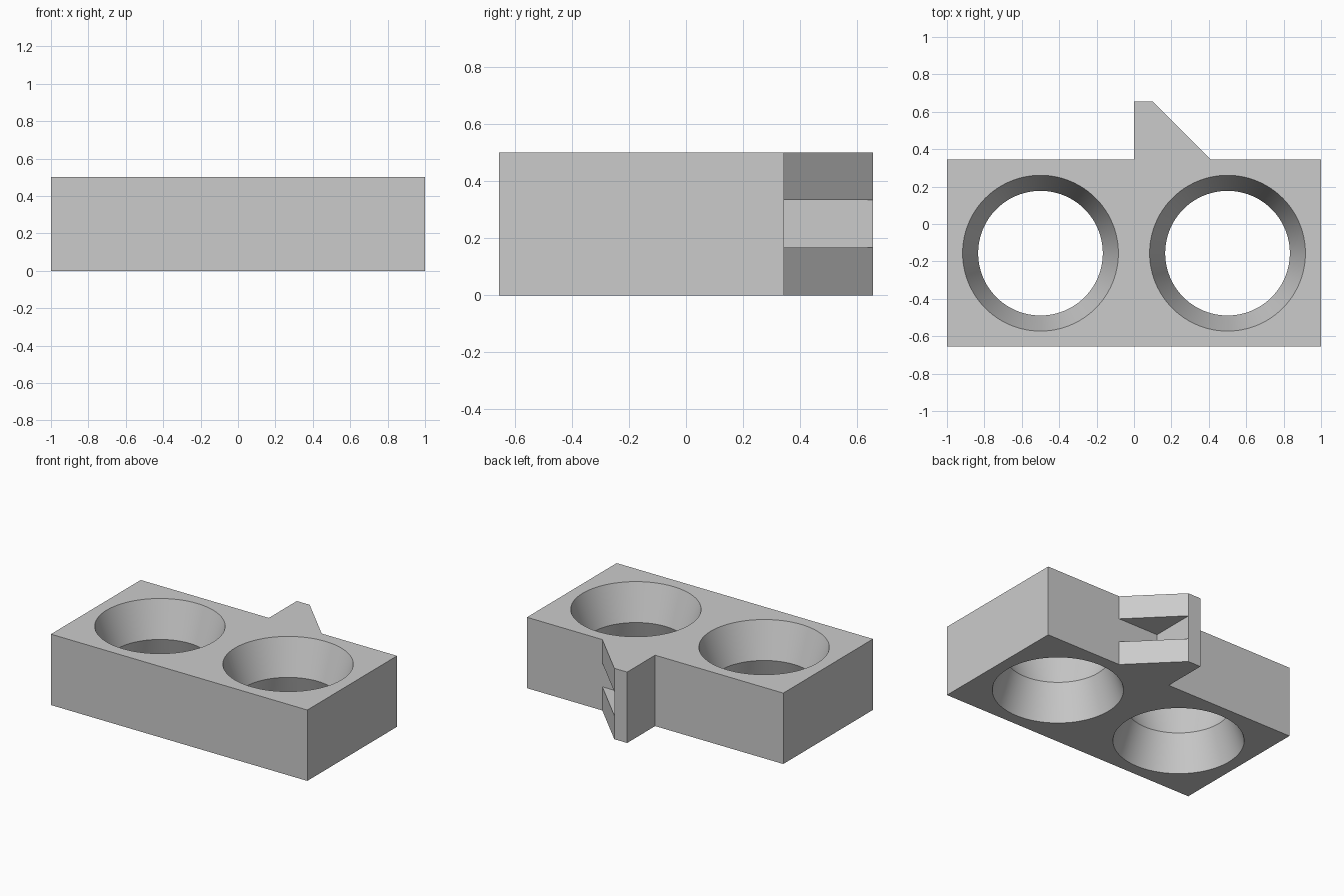
import bpy, bmesh, math

if "Cube" in bpy.data.objects:
    bpy.data.objects.remove(bpy.data.objects["Cube"])

H = 0.5          # block height
BACK = 0.344     # rear wall of the block
END = 0.656      # rear tip of the hook / front wall distance


def make_object(name, bm):
    bmesh.ops.recalc_face_normals(bm, faces=bm.faces)
    mesh = bpy.data.meshes.new(name)
    bm.to_mesh(mesh)
    bm.free()
    obj = bpy.data.objects.new(name, mesh)
    bpy.context.collection.objects.link(obj)
    return obj


def prism(name, outline, z0, z1):
    bm = bmesh.new()
    face = bm.faces.new([bm.verts.new((x, y, z0)) for x, y in outline])
    ext = bmesh.ops.extrude_face_region(bm, geom=[face])
    bmesh.ops.translate(bm, vec=(0, 0, z1 - z0),
                        verts=[v for v in ext["geom"] if isinstance(v, bmesh.types.BMVert)])
    return make_object(name, bm)


def hourglass(name, x, y, sides=96):
    # rings overshoot the block so the cut is clean
    rings = [(-0.05, 0.4333), (0.25, 0.3333), (H + 0.05, 0.4333)]
    bm = bmesh.new()
    loops = [[bm.verts.new((x + r * math.cos(2 * math.pi * i / sides),
                            y + r * math.sin(2 * math.pi * i / sides), z))
              for i in range(sides)] for z, r in rings]
    for a, b in zip(loops, loops[1:]):
        for i in range(sides):
            j = (i + 1) % sides
            bm.faces.new((a[i], a[j], b[j], b[i]))
    bm.faces.new(loops[0])
    bm.faces.new(loops[-1])
    return make_object(name, bm)


# Block with the rear hook in one outline
block = prism("holder_block", [(-1, -END), (1, -END), (1, BACK), (0.412, BACK),
                               (0.1, END), (0, END), (0, BACK), (-1, BACK)], 0, H)

# Cutters: two waisted holes and the slot across the hook slope
cutters = [hourglass("hole_cutter", x, -0.156) for x in (-0.5, 0.5)]
cutters.append(prism("slot_cutter", [(0.098, BACK), (0.6, BACK), (0.6, 0.8), (0.098, 0.8)],
                     0.167, 0.335))

bpy.context.view_layer.objects.active = block
block.select_set(True)
for cutter in cutters:
    mod = block.modifiers.new("cut", "BOOLEAN")
    mod.operation = "DIFFERENCE"
    mod.solver = "EXACT"
    mod.object = cutter
    bpy.ops.object.modifier_apply(modifier=mod.name)
    bpy.data.objects.remove(cutter)

# Smooth hole walls, sharp rims and corners
bpy.ops.object.shade_smooth_by_angle(angle=math.radians(25))

grey = bpy.data.materials.new("light_grey")
grey.diffuse_color = (0.6, 0.6, 0.6, 1)
grey.use_nodes = True
grey.node_tree.nodes["Principled BSDF"].inputs["Base Color"].default_value = grey.diffuse_color
block.data.materials.clear()
block.data.materials.append(grey)
for poly in block.data.polygons:
    poly.material_index = 0
